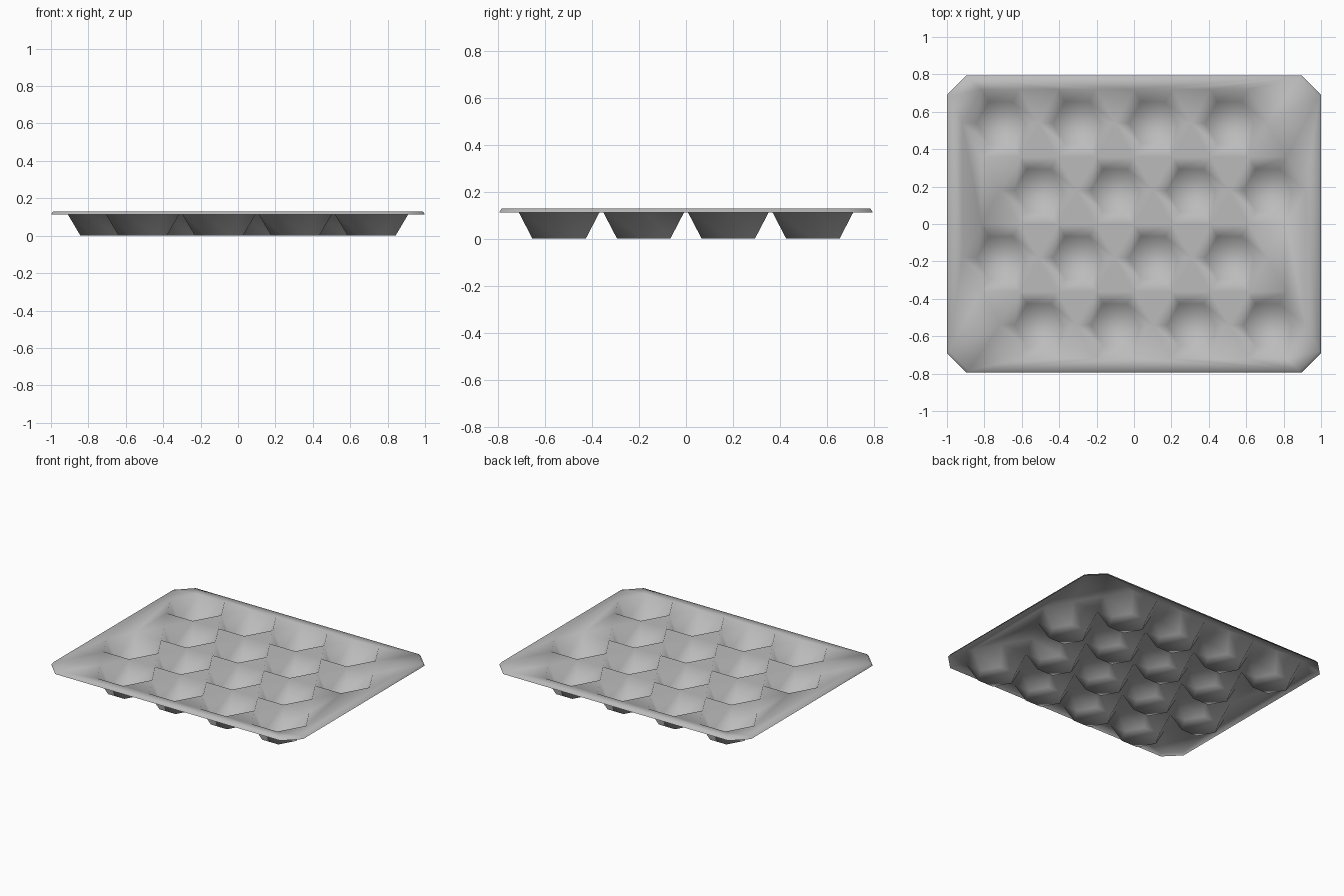
import bpy, bmesh
from math import hypot
from mathutils import Vector
from mathutils.geometry import delaunay_2d_cdt

if "Cube" in bpy.data.objects:
    bpy.data.objects.remove(bpy.data.objects["Cube"])

RIM_LOW, RIM_TOP, RIM_SLOPE = 0.112, 0.128, 0.01
HALF_X, HALF_Y, CORNER = 1.0, 0.795, 0.105
CELL_X, CELL_Y = 0.204, 0.18      # half width and half depth of a cell mouth
FLOOR_SCALE = 0.63                # floor size relative to the mouth

metal = bpy.data.materials.new("grey metal")
metal.use_nodes = True
GREY = (0.5, 0.5, 0.5, 1)
metal.diffuse_color = GREY
metal.node_tree.nodes["Principled BSDF"].inputs["Base Color"].default_value = GREY


def hexagon(centre, scale=1):
    """Counter-clockwise hexagon pointing along x."""
    x, y, h = CELL_X * scale, CELL_Y * scale, CELL_X * scale / 2
    shape = [(x, 0), (h, y), (-h, y), (-x, 0), (-h, -y), (h, -y)]
    return [Vector((centre[0] + a, centre[1] + b)) for a, b in shape]


def octagon(inset):
    """Counter-clockwise rectangle with clipped corners."""
    x, y, c = HALF_X - inset, HALF_Y - inset, CORNER
    shape = [(x, c - y), (x, y - c), (x - c, y), (c - x, y),
             (-x, y - c), (-x, c - y), (c - x, -y), (x - c, -y)]
    return [Vector(p) for p in shape]


def add_ring(bm, points, z):
    return [bm.verts.new((p.x, p.y, z)) for p in points]


def bridge(bm, low, high):
    for i in range(len(low)):
        j = (i + 1) % len(low)
        bm.faces.new((low[i], low[j], high[j], high[i]))


# Staggered rows of cell centres
centres = []
for row in range(4):
    shift = CELL_X / 2 if row % 2 == 0 else -CELL_X / 2
    for col in range(4):
        centres.append(((col - 1.5) * 2 * CELL_X + shift, (row - 1.5) * 2 * CELL_Y))

bm = bmesh.new()

# Flat top sheet with an opening for every cell
points, edges = [], []
for ring in [octagon(RIM_SLOPE)] + [hexagon(c) for c in centres]:
    start, count = len(points), len(ring)
    points += ring
    edges += [(start + i, start + (i + 1) % count) for i in range(count)]
sheet_points, _, triangles, *_ = delaunay_2d_cdt(points, edges, [], 0, 0.0005)
sheet = add_ring(bm, sheet_points, RIM_TOP)


def inside_cell(p):
    for cx, cy in centres:
        dx, dy = abs(p.x - cx) / CELL_X, abs(p.y - cy) / CELL_Y
        if dy < 1 and dx + dy / 2 < 1:
            return True
    return False


for tri in triangles:
    middle = sum((sheet_points[i] for i in tri), Vector((0, 0))) / 3
    if not inside_cell(middle):
        bm.faces.new([sheet[i] for i in tri])

# Turned-down rim
bridge(bm, add_ring(bm, octagon(0), RIM_LOW), add_ring(bm, octagon(RIM_SLOPE), RIM_TOP))

# Tapered cups with flat floors
for centre in centres:
    floor = add_ring(bm, hexagon(centre, FLOOR_SCALE), 0)
    mouth = add_ring(bm, hexagon(centre), RIM_TOP)
    bridge(bm, mouth, floor)
    bm.faces.new(floor)

# Weld into one continuous smooth sheet
bmesh.ops.remove_doubles(bm, verts=bm.verts, dist=0.001)
for face in bm.faces:
    face.smooth = True
mesh = bpy.data.meshes.new("baking_tray")
bm.to_mesh(mesh)
bm.free()
mesh.materials.append(metal)
tray = bpy.data.objects.new("baking_tray", mesh)
bpy.context.collection.objects.link(tray)
